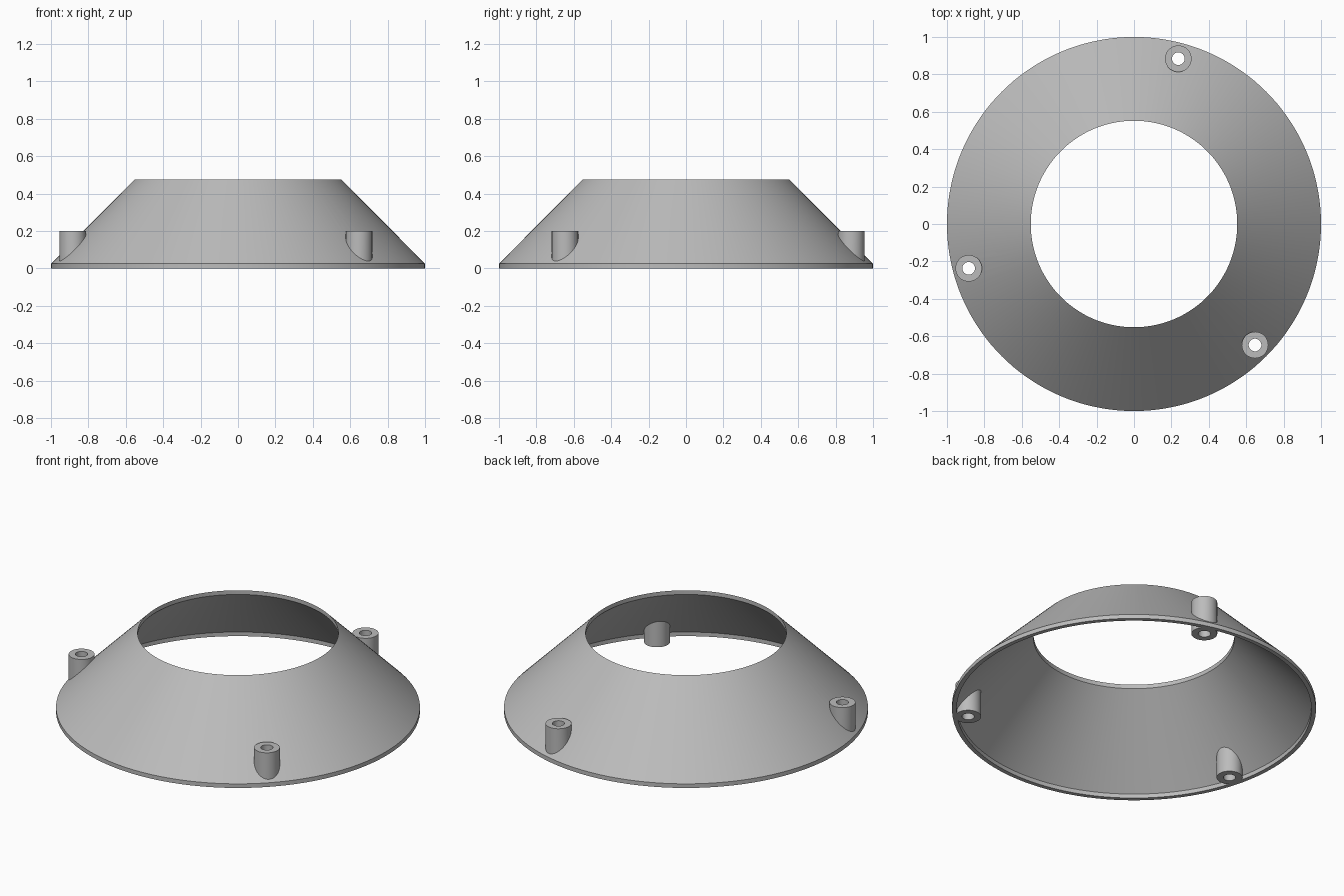
import bpy
import bmesh
from math import cos, sin, pi, radians

cube = bpy.data.objects.get("Cube")
if cube:
    bpy.data.objects.remove(cube, do_unlink=True)

grey = bpy.data.materials.new("plain_grey")
grey.use_nodes = True
colour = (0.5, 0.5, 0.5, 1)
grey.diffuse_color = colour
grey.node_tree.nodes["Principled BSDF"].inputs["Base Color"].default_value = colour

WALL = 0.025
TOP_R, TOP_Z = 0.552, 0.475
POST_DIST, POST_R, BORE_R, POST_Z = 0.915, 0.071, 0.034, 0.2
POST_ANGLES = (75, 195, 315)


def finish(name, bm):
    bmesh.ops.recalc_face_normals(bm, faces=bm.faces)
    mesh = bpy.data.meshes.new(name)
    bm.to_mesh(mesh)
    bm.free()
    obj = bpy.data.objects.new(name, mesh)
    bpy.context.collection.objects.link(obj)
    mesh.materials.append(grey)
    return obj


def lathe(name, profile, steps):
    """Revolve a closed (radius, height) profile around z."""
    bm = bmesh.new()
    rings = []
    for i in range(steps):
        a = 2 * pi * i / steps
        rings.append([bm.verts.new((r * cos(a), r * sin(a), z)) for r, z in profile])
    n = len(profile)
    for i in range(steps):
        a, b = rings[i], rings[(i + 1) % steps]
        for j in range(n):
            k = (j + 1) % n
            bm.faces.new((a[j], b[j], b[k], a[k]))
    return finish(name, bm)


def cylinders(name, radius, z0, z1, steps):
    """One upright cylinder at each post position."""
    bm = bmesh.new()
    for angle in POST_ANGLES:
        a = radians(angle)
        made = bmesh.ops.create_cone(bm, cap_ends=True, segments=steps,
                                     radius1=radius, radius2=radius, depth=z1 - z0)
        bmesh.ops.translate(bm, verts=made["verts"],
                            vec=(POST_DIST * cos(a), POST_DIST * sin(a), (z0 + z1) / 2))
    return finish(name, bm)


def boolean(target, tool, operation):
    mod = target.modifiers.new(operation.title(), "BOOLEAN")
    mod.operation = operation
    mod.solver = "EXACT"
    mod.object = tool
    bpy.context.view_layer.objects.active = target
    bpy.ops.object.modifier_apply(modifier=mod.name)
    bpy.data.objects.remove(tool, do_unlink=True)


# Thin conical shell with a short upright rim
body = lathe("conical_shroud", [
    (1, 0), (1, WALL), (TOP_R, TOP_Z),
    (TOP_R, TOP_Z - WALL), (1 - WALL, WALL), (1 - WALL, 0)], 144)

# Three screw posts passing through the shell, bored from end to end
boolean(body, cylinders("screw_posts", POST_R, 0, POST_Z, 48), "UNION")
boolean(body, cylinders("screw_bores", BORE_R, -0.1, POST_Z + 0.1, 32), "DIFFERENCE")

# Smooth curved walls, crisp edges
bpy.ops.object.select_all(action="DESELECT")
body.select_set(True)
bpy.context.view_layer.objects.active = body
bpy.ops.object.shade_smooth_by_angle(angle=radians(25))
